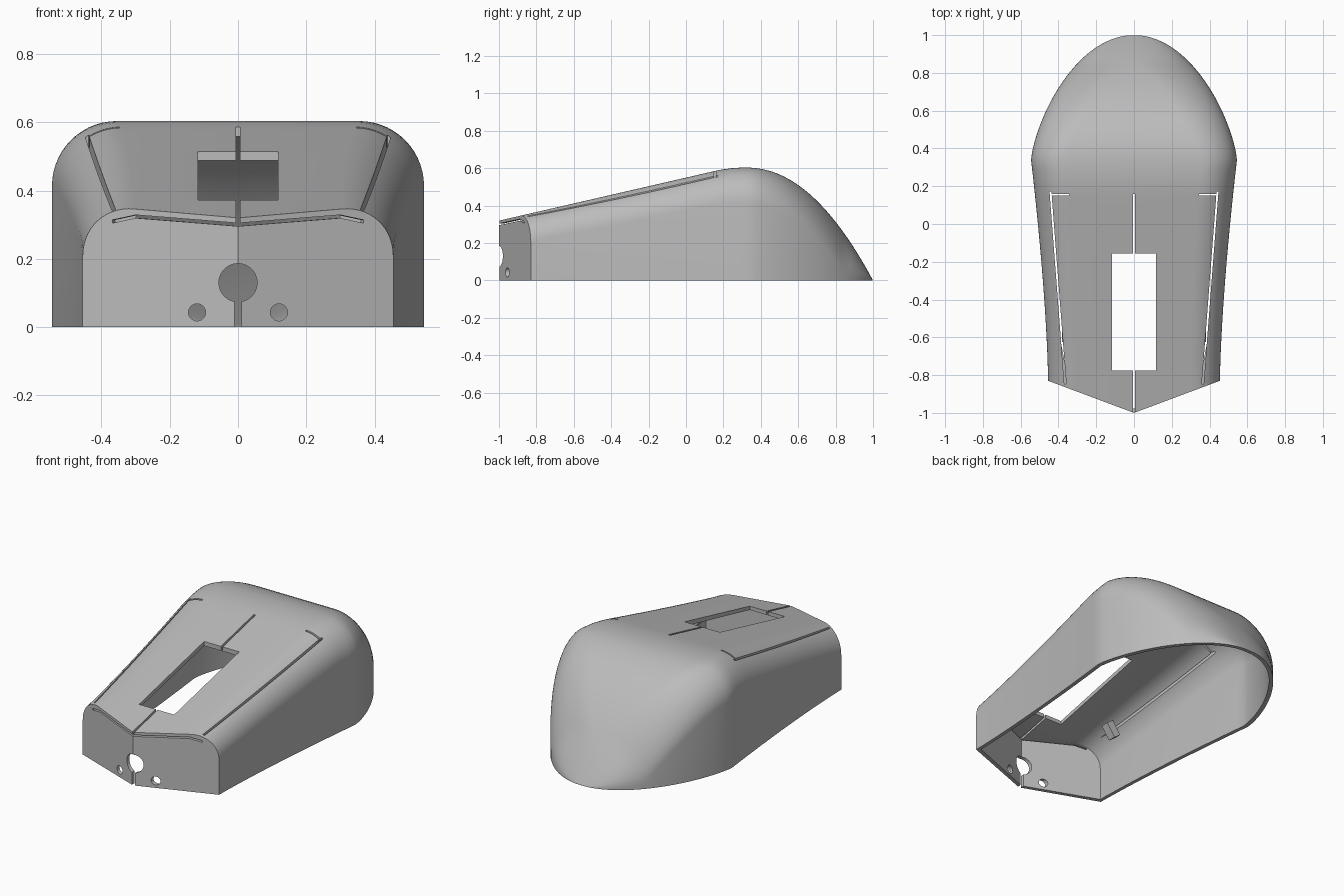
import bpy, bmesh, math
from mathutils import Vector, Matrix

old = bpy.data.objects.get("Cube")
if old:
    bpy.data.objects.remove(old, do_unlink=True)

grey = bpy.data.materials.new("plain grey")
grey.use_nodes = True
colour = (0.50, 0.50, 0.50, 1)
grey.diffuse_color = colour
grey.node_tree.nodes["Principled BSDF"].inputs["Base Color"].default_value = colour

CORNER, WIDEST, PEAK = -0.83, 0.34, 0.32


def half_width(y):
    if y <= WIDEST:
        s = max(0, (y - CORNER) / (WIDEST - CORNER))
        return 0.455 + 0.09 * s ** 1.5
    u = (y - WIDEST) / (1 - WIDEST)
    return 0.545 * math.sqrt(1 - u ** 1.4)


def height(y):
    if y <= 0.15:
        return 0.32 + 0.23 * (y + 1)
    if y <= PEAK:
        d = y - 0.15
        return 0.5845 + 0.23 * d - 0.23 * d * d / (2 * (PEAK - 0.15))
    return 0.604 * (1 - ((y - PEAK) / (1 - PEAK)) ** 2.1)


def section(y, floor):
    """Arch with rounded top corners, from one foot to the other."""
    w, h = half_width(y), height(y)
    s = (y - CORNER) / (WIDEST - CORNER)
    r = 0.15 + 0.04 * min(1, max(0, s))
    back = max(0, (y - WIDEST) / (1 - WIDEST))
    rx = min(r + 0.12 * back, w * 0.95)
    rz = min(r + 0.05 * back, h * 0.9)
    side = [(w, floor)]
    for i in range(15):
        a = math.pi / 2 * i / 14
        side.append((w - rx + rx * math.cos(a), h - rz + rz * math.sin(a)))
    return side + [(0, h)] + [(-x, z) for x, z in reversed(side)]


def make_object(name, bm):
    bmesh.ops.recalc_face_normals(bm, faces=bm.faces)
    mesh = bpy.data.meshes.new(name)
    bm.to_mesh(mesh)
    bm.free()
    mesh.materials.append(grey)
    ob = bpy.data.objects.new(name, mesh)
    bpy.context.collection.objects.link(ob)
    return ob


def body(name, scale=(1, 1, 1), floor=0):
    """Closed loft with a pointed front."""
    bm = bmesh.new()
    rings = []
    # pointed front ring
    ring = []
    for x, z in section(CORNER, floor):
        y = -1 + (CORNER + 1) * abs(x) / 0.455
        ring.append((x, y, z * height(y) / height(CORNER) if z > 0 else z))
    rings.append(ring)
    ys = [CORNER + 0.005 + (WIDEST - CORNER - 0.005) * i / 24 for i in range(25)]
    ys += [WIDEST + (0.998 - WIDEST) * math.sin(math.pi / 2 * i / 28) for i in range(1, 29)]
    for y in ys:
        rings.append([(x, y, z) for x, z in section(y, floor)])
    verts = [[bm.verts.new([c * k for c, k in zip(p, scale)]) for p in r] for r in rings]
    for a, b in zip(verts, verts[1:]):
        for i in range(len(a)):
            j = (i + 1) % len(a)
            bm.faces.new((a[i], a[j], b[j], b[i]))
    # front cap as two flat halves, back cap as one
    m = len(verts[0]) // 2
    foot = bm.verts.new((0, -scale[1], floor * scale[2]))
    bm.faces.new(verts[0][:m + 1] + [foot])
    bm.faces.new(verts[0][m:] + [foot])
    bm.faces.new((verts[0][0], foot, verts[0][-1]))
    bm.faces.new(verts[-1])
    return make_object(name, bm)


def block(name, lo, hi):
    lo, hi = Vector(lo), Vector(hi)
    bm = bmesh.new()
    bmesh.ops.create_cube(bm, size=1, matrix=Matrix.Translation((lo + hi) / 2)
                          @ Matrix.Diagonal((*(hi - lo), 1)))
    return make_object(name, bm)


def bar(name, p, q, width, tall):
    """Bar from p to q, extended a little at both ends."""
    p, q = Vector(p), Vector(q)
    d = q - p
    x = d.normalized()
    y = Vector((0, 0, 1)).cross(x).normalized()
    rot = Matrix((x, y, x.cross(y))).transposed().to_4x4()
    bm = bmesh.new()
    bmesh.ops.create_cube(bm, size=1, matrix=Matrix.Translation((p + q) / 2) @ rot
                          @ Matrix.Diagonal((d.length + 0.006, width, tall, 1)))
    return make_object(name, bm)


def bore(name, x, z, radius):
    bm = bmesh.new()
    bmesh.ops.create_cone(bm, cap_ends=True, segments=40, radius1=radius, radius2=radius,
                          depth=0.25, matrix=Matrix.Translation((x, -0.97, z))
                          @ Matrix.Rotation(math.pi / 2, 4, 'X'))
    return make_object(name, bm)


def combine(target, tool, operation='DIFFERENCE'):
    mod = target.modifiers.new("combine", 'BOOLEAN')
    mod.operation, mod.solver, mod.object = operation, 'EXACT', tool
    bpy.context.view_layer.objects.active = target
    bpy.ops.object.modifier_apply(modifier=mod.name)
    bpy.data.objects.remove(tool, do_unlink=True)


# Hollow shell, open underneath
shell = body("shell")
combine(shell, body("hollow", (0.955, 0.977, 0.95), -0.1))

# Window and centre slits
combine(shell, block("window", (-0.117, -0.775, 0.25), (0.117, -0.155, 0.8)))
combine(shell, block("top_slit", (-0.006, -1.1, 0.3), (0.006, 0.16, 0.8)))
combine(shell, block("front_slit", (-0.01, -1.1, -0.1), (0.01, -0.9, 0.13)))

# Cable hole and screw holes
combine(shell, bore("cable_hole", 0, 0.13, 0.056))
for s in (1, -1):
    combine(shell, bore("screw_hole", s * 0.12, 0.043, 0.025))

# Slots that free the two button panels
for s in (1, -1):
    combine(shell, bar("side_slot", (s * 0.362, -0.87, 0.605), (s * 0.441, 0.155, 0.705), 0.01, 0.56))
    combine(shell, block("back_slot", (min(s * 0.345, s * 0.445), 0.15, 0.4),
                         (max(s * 0.345, s * 0.445), 0.16, 0.8)))
    path = [(0, -1, 0.3), (s * 0.3, -0.888, 0.324), (s * 0.365, -0.863, 0.31)]
    for p, q in zip(path, path[1:]):
        combine(shell, bar("front_slot", p, q, 0.09, 0.009))

bpy.ops.object.select_all(action='DESELECT')
shell.select_set(True)
bpy.context.view_layer.objects.active = shell
bpy.ops.object.shade_smooth_by_angle(angle=math.radians(30))

# Small posts under the button panels
for s, side in ((1, "left"), (-1, "right")):
    bar(side + "_post", (s * 0.31, -0.6, 0.35), (s * 0.36, -0.6, 0.28), 0.05, 0.05)
